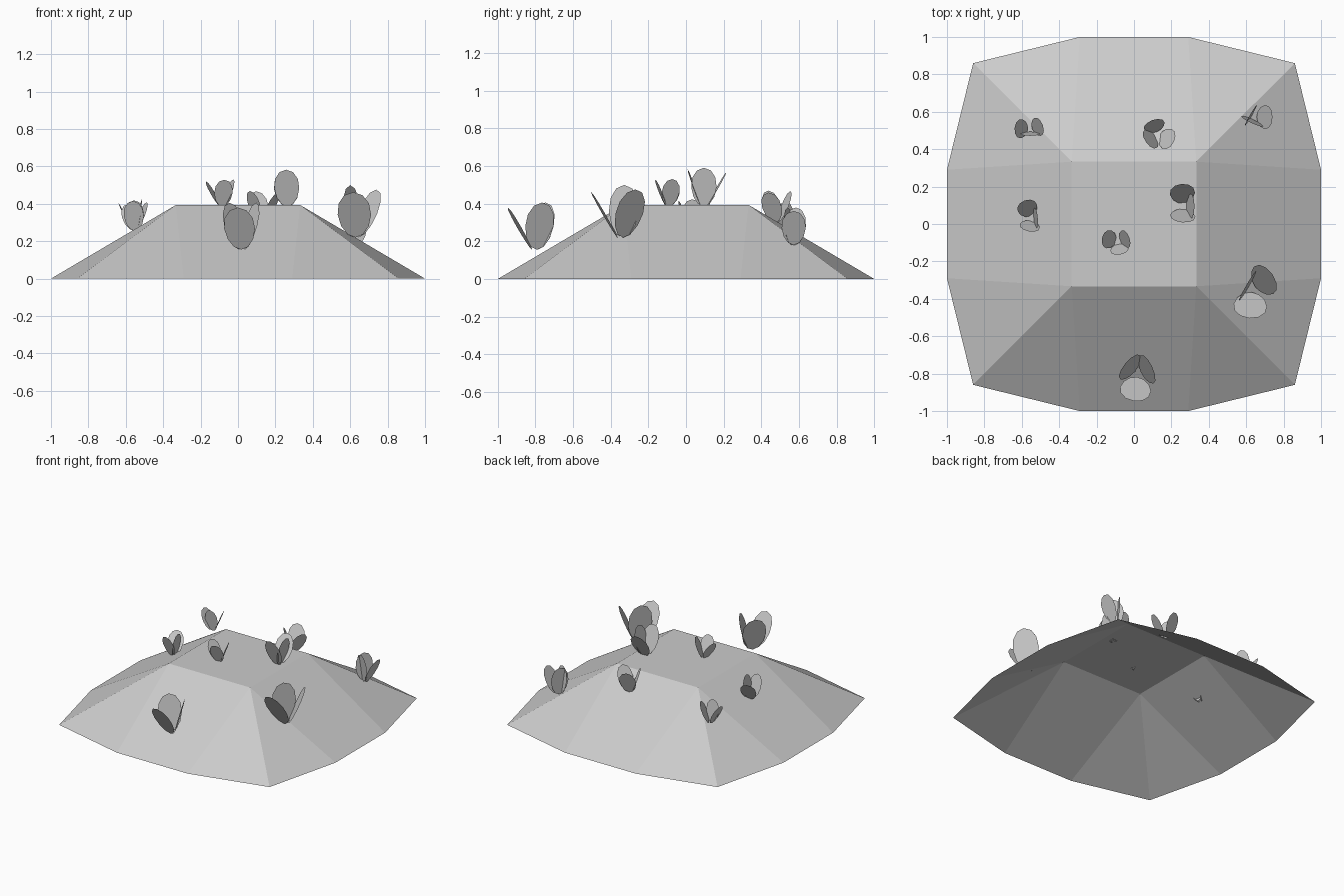
import bpy, math
from mathutils import Vector, Matrix

if "Cube" in bpy.data.objects:
    bpy.data.objects.remove(bpy.data.objects["Cube"])


def make(name, verts, faces):
    mesh = bpy.data.meshes.new(name)
    mesh.from_pydata(verts, [], faces)
    mesh.update()
    ob = bpy.data.objects.new(name, mesh)
    bpy.context.collection.objects.link(ob)
    return ob


# Open low-poly mound: one quarter turn repeated four times around a flat top
verts, faces = [], []
quarter = [(0.333, 0.333, 0.393), (1, -0.29, 0), (1, 0.29, 0), (0.86, 0.86, 0)]
for k in range(4):
    rot = Matrix.Rotation(k * math.pi / 2, 3, 'Z')
    verts += [rot @ Vector(p) for p in quarter]
for k in range(4):
    b, prev, nxt = 4 * k, 4 * ((k - 1) % 4), 4 * ((k + 1) % 4)
    faces.append((prev, b + 1, b + 2, b))       # side slope
    faces.append((b, b + 2, b + 3))             # corner slopes
    faces.append((b, b + 3, nxt + 1))
faces.append((0, 4, 8, 12))
make("mound", verts, faces)


# Flat egg-shaped leaves leaning out from the foot of each plant
def plant(index, foot, length, leaves, sides=12):
    verts, faces = [], []
    for yaw, tilt in leaves:
        yaw, tilt = math.radians(yaw), math.radians(tilt)
        out = Vector((math.cos(yaw), math.sin(yaw), 0))
        across = Vector((-math.sin(yaw), math.cos(yaw), 0))
        along = out * math.sin(tilt) + Vector((0, 0, math.cos(tilt)))
        start = Vector(foot) + out * 0.07 * length
        first = len(verts)
        for i in range(sides):
            a = 2 * math.pi * i / sides
            c, s = math.cos(a), math.sin(a)
            width = 0.32 * length * (1 - 0.1 * c)
            verts.append(start + along * length * (0.5 - 0.5 * c) + across * width * s)
        faces.append(range(first, first + sides))
    make(f"plant_leaves_{index}", verts, [tuple(f) for f in faces])


# foot position, leaf length, (yaw, tilt) of each leaf
plants = [
    ((-0.555, 0.505, 0.26), 0.16, [(175, 27), (20, 22), (270, 8)]),
    ((0.125, 0.48, 0.30), 0.18, [(110, 22), (335, 28), (215, 20)]),
    ((0.642, 0.572, 0.18), 0.20, [(150, 3), (0, 25), (245, 6)]),
    ((-0.55, 0.03, 0.255), 0.17, [(110, 32), (260, 20), (5, 8)]),
    ((-0.085, -0.095, 0.385), 0.155, [(165, 30), (280, 22), (20, 20)]),
    ((0.265, 0.095, 0.385), 0.21, [(265, 20), (95, 30), (0, 12)]),
    ((0.63, -0.345, 0.22), 0.28, [(265, 30), (35, 24), (150, 3)]),
    ((0.02, -0.80, 0.155), 0.26, [(262, 30), (25, 15), (140, 15)]),
]
for i, (foot, length, leaves) in enumerate(plants, 1):
    plant(i, foot, length, leaves)
